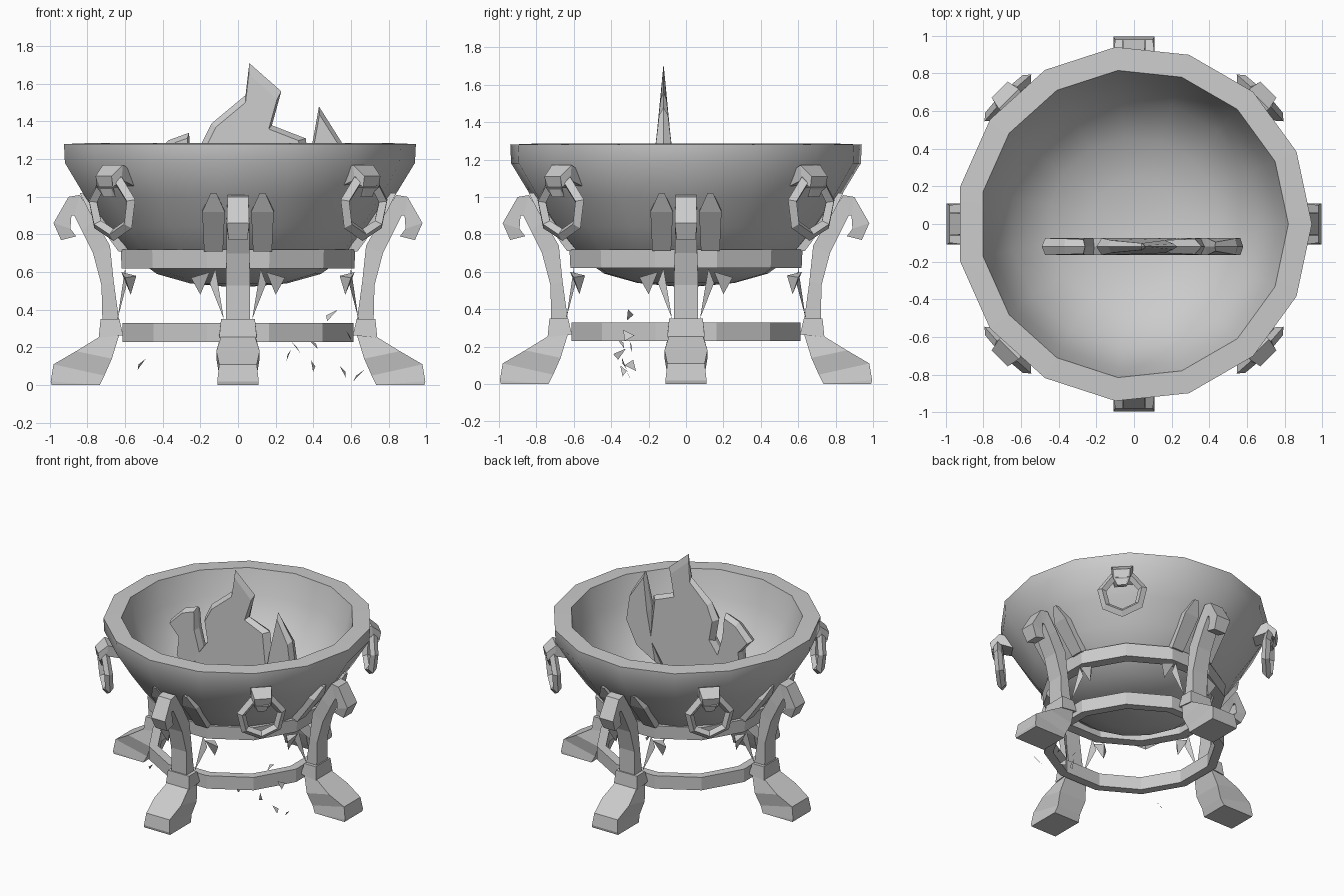
import bpy, bmesh, math, random
from mathutils import Vector, Matrix

if "Cube" in bpy.data.objects:
    bpy.data.objects.remove(bpy.data.objects["Cube"])

random.seed(4)

def make(name, verts, faces, angle=0.0, smooth=None):
    """Mesh object from verts rotated about z by angle."""
    me = bpy.data.meshes.new(name)
    rot = Matrix.Rotation(angle, 3, 'Z')
    me.from_pydata([rot @ Vector(v) for v in verts], [], faces)
    bm = bmesh.new()
    bm.from_mesh(me)
    bmesh.ops.recalc_face_normals(bm, faces=bm.faces)
    bm.to_mesh(me)
    bm.free()
    if smooth:
        me.shade_smooth()
        me.set_sharp_from_angle(angle=math.radians(smooth))
    ob = bpy.data.objects.new(name, me)
    bpy.context.collection.objects.link(ob)
    return ob

def lathe(name, profile, sides, phase=0.0, closed=False, smooth=None):
    """Spin an (r, z) profile; open profiles are capped at both ends."""
    verts = [(r * math.cos(phase + 2 * math.pi * i / sides),
              r * math.sin(phase + 2 * math.pi * i / sides), z)
             for r, z in profile for i in range(sides)]
    n = len(profile)
    faces = []
    for j in range(n if closed else n - 1):
        a, b = j * sides, (j + 1) % n * sides
        for i in range(sides):
            k = (i + 1) % sides
            faces.append((a + i, a + k, b + k, b + i))
    if not closed:
        faces += [tuple(range(sides)), tuple(range((n - 1) * sides, n * sides))]
    return make(name, verts, faces, 0, smooth)

def loft(name, sections, angle, offset=0.0):
    """Four-cornered loft; section = inner r, z, outer r, z, half width."""
    verts = []
    for ri, zi, ro, zo, w in sections:
        verts += [(ri, offset - w, zi), (ri, offset + w, zi),
                  (ro, offset + w, zo), (ro, offset - w, zo)]
    faces = [(0, 1, 2, 3), tuple(len(verts) - 4 + i for i in range(4))]
    for s in range(len(sections) - 1):
        for i in range(4):
            k = (i + 1) % 4
            faces.append((4 * s + i, 4 * s + k, 4 * s + 4 + k, 4 * s + 4 + i))
    return make(name, verts, faces, angle)

# Bowl, with outer skin, flat rim and hollow inside
bowl = [(0.04, 0.52), (0.26, 0.54), (0.44, 0.59), (0.61, 0.71), (0.72, 0.84),
        (0.83, 1.00), (0.94, 1.18), (0.945, 1.28), (0.82, 1.285), (0.77, 1.10),
        (0.66, 0.87), (0.46, 0.72), (0.24, 0.655), (0.04, 0.64)]
lathe("bowl", bowl, 15, math.radians(24), smooth=40)

# Base band under the bowl and the ring tying the legs
lathe("base_band", [(0.56, 0.62), (0.64, 0.62), (0.645, 0.72), (0.56, 0.72)],
      12, math.radians(15), closed=True)
lathe("leg_ring", [(0.57, 0.23), (0.635, 0.23), (0.635, 0.33), (0.57, 0.33)],
      12, math.radians(15), closed=True)

# Four legs
for q in range(4):
    a = q * math.pi / 2
    loft("leg_foot", [(0.63, 0.27, 0.73, 0.26, 0.09), (0.67, 0.14, 0.86, 0.18, 0.115),
                      (0.71, 0.05, 0.98, 0.11, 0.10), (0.735, 0.0, 0.995, 0.02, 0.11),
                      (0.74, 0.0, 0.99, 0.0, 0.11)], a)
    loft("leg_collar", [(0.61, 0.265, 0.74, 0.25, 0.10),
                        (0.63, 0.35, 0.73, 0.35, 0.09)], a)
    loft("leg_post_and_scroll",
         [(0.63, 0.33, 0.72, 0.33, 0.065), (0.66, 0.55, 0.725, 0.53, 0.065),
          (0.68, 0.74, 0.77, 0.70, 0.06), (0.76, 0.88, 0.83, 0.82, 0.06),
          (0.84, 1.01, 0.87, 0.90, 0.055), (0.90, 1.0, 0.885, 0.90, 0.055),
          (0.98, 0.86, 0.89, 0.83, 0.06), (0.94, 0.77, 0.86, 0.79, 0.05)], a)
    for s in (-1, 1):
        # Leaf plates lying on the bowl beside each leg
        loft("leaf_plate", [(0.58, 0.71, 0.635, 0.71, 0.05), (0.72, 0.93, 0.79, 0.92, 0.06),
                            (0.77, 1.02, 0.84, 1.02, 0.015)], a, s * 0.13)
        # Thin braces with a curled leaf at the end
        make("leaf_brace", [(0.64, s * 0.075, 0.35), (0.60, s * 0.12, 0.62),
                            (0.59, s * 0.15, 0.54)], [(0, 1, 2)], a)
        make("brace_leaf", [(0.62, s * 0.15, 0.60), (0.60, s * 0.25, 0.57),
                            (0.57, s * 0.20, 0.48), (0.54, s * 0.18, 0.58)],
             [(0, 1, 2), (0, 2, 3), (0, 1, 3), (1, 2, 3)], a)

# Four ring handles on the diagonals, each hanging from a boss
for q in range(4):
    a = math.pi / 4 + q * math.pi / 2
    sides, verts, faces = 7, [], []
    for i in range(sides):
        t = 2 * math.pi * i / sides - math.pi / 2
        for dr, rad in ((-0.03, 0.145), (0.0, 0.18), (0.03, 0.145), (0.0, 0.115)):
            verts.append((0.945 + dr + 0.01 * math.sin(t),
                          rad * math.cos(t), 0.945 + rad * math.sin(t)))
        for j in range(4):
            k, n = (j + 1) % 4, (i + 1) % sides
            faces.append((4 * i + j, 4 * i + k, 4 * n + k, 4 * n + j))
    make("ring_handle", verts, faces, a)
    loft("handle_boss", [(0.82, 1.05, 0.84, 1.13, 0.06), (0.95, 1.09, 0.94, 1.17, 0.075),
                         (1.0, 1.05, 1.01, 1.11, 0.06), (0.95, 1.0, 0.98, 1.0, 0.03)], a)

# Flames: upright sheets that thin out toward their edges and tips
def flame(name, outline, y=-0.12):
    n, verts = len(outline), []
    cx = sum(p[0] for p in outline) / n
    cz = sum(p[1] for p in outline) / n
    for s, k in ((-1, 0.88), (0, 1.0), (1, 0.88)):
        for x, z in outline:
            half = max(0.006, min(0.045, 0.045 * (1.72 - z) / 0.45))
            verts.append((cx + (x - cx) * k, y + s * half, cz + (z - cz) * k))
    faces = [tuple(range(n)), tuple(range(2 * n, 3 * n))]
    faces += [(b + i, b + (i + 1) % n, b + n + (i + 1) % n, b + n + i)
              for b in (0, n) for i in range(n)]
    return make(name, verts, faces)

flame("main_flame", [(-0.22, 0.72), (0.25, 0.72), (0.40, 0.95), (0.36, 1.31),
                     (0.18, 1.38), (0.23, 1.56), (0.06, 1.71), (0.04, 1.54),
                     (-0.14, 1.39), (-0.20, 1.27), (-0.17, 1.10), (-0.30, 0.92)])
flame("left_flame", [(-0.30, 0.80), (-0.20, 1.00), (-0.25, 1.18), (-0.26, 1.34),
                     (-0.37, 1.30), (-0.49, 1.18), (-0.40, 1.08), (-0.42, 0.92)])
flame("right_flame", [(0.30, 0.78), (0.48, 0.88), (0.58, 1.08), (0.55, 1.29),
                      (0.43, 1.48), (0.38, 1.20)])

# Loose flakes falling by the front right leg
for x, z in ((0.29, 0.16), (0.31, 0.20), (0.39, 0.22), (0.38, 0.10), (0.50, 0.37),
             (0.54, 0.07), (0.61, 0.26), (0.63, 0.05), (-0.51, 0.11)):
    y = random.uniform(-0.39, -0.24)
    make("flake", [(x + random.uniform(-0.04, 0.04), y + random.uniform(-0.04, 0.04),
                    z + d) for d in (-0.03, 0.0, 0.03)], [(0, 1, 2)])
